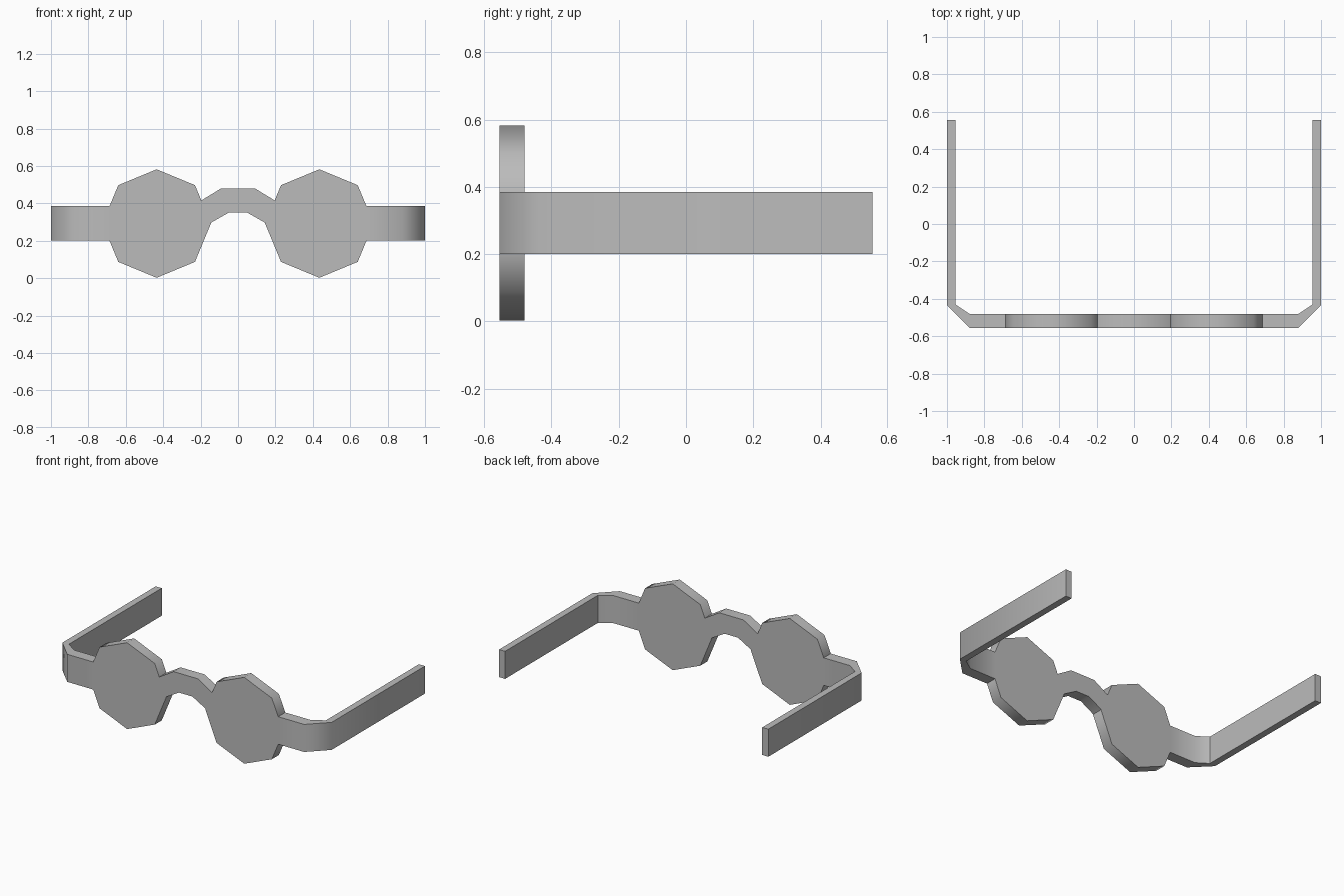
import bpy, bmesh, math
from mathutils import Vector

cube = bpy.data.objects.get("Cube")
if cube:
    bpy.data.objects.remove(cube)

FRONT, BACK = -0.555, -0.48       # depth of the front frame
ARM_LOW, ARM_HIGH = 0.2, 0.385    # height of the arms
LENS_X, LENS_Z, LENS_R = 0.435, 0.292, 0.29

grey = bpy.data.materials.new("plain grey")
grey.use_nodes = True
grey.diffuse_color = (0.5, 0.5, 0.5, 1)
grey.node_tree.nodes["Principled BSDF"].inputs["Base Color"].default_value = grey.diffuse_color


def extruded(name, outline, offset, mirrored=False):
    """Extrude a closed outline of 3D points by offset into a solid part."""
    bm = bmesh.new()
    face = bm.faces.new([bm.verts.new(p) for p in outline])
    result = bmesh.ops.extrude_face_region(bm, geom=[face], use_keep_orig=True)
    moved = [v for v in result["geom"] if isinstance(v, bmesh.types.BMVert)]
    bmesh.ops.translate(bm, verts=moved, vec=Vector(offset))
    bmesh.ops.recalc_face_normals(bm, faces=bm.faces)
    if mirrored:
        bmesh.ops.scale(bm, verts=bm.verts, vec=(-1, 1, 1))
        bmesh.ops.reverse_faces(bm, faces=bm.faces)
    mesh = bpy.data.meshes.new(name)
    bm.to_mesh(mesh)
    bm.free()
    mesh.materials.append(grey)
    obj = bpy.data.objects.new(name, mesh)
    bpy.context.collection.objects.link(obj)
    bpy.ops.object.select_all(action="DESELECT")
    obj.select_set(True)
    bpy.context.view_layer.objects.active = obj
    bpy.ops.object.shade_smooth_by_angle(angle=math.radians(50))


# Octagonal lens, with its outer corner trimmed where the arm joins
corners = [(LENS_X + LENS_R * math.cos(i * math.pi / 4),
            LENS_Z + LENS_R * math.sin(i * math.pi / 4)) for i in range(1, 8)]
hinge_x = 0.687
lens = [(hinge_x, ARM_LOW), (hinge_x, ARM_HIGH)] + corners
lens_outline = [(x, FRONT, z) for x, z in lens]

# Arm seen from above: hinge, bevelled corner, straight temple
arm = [(hinge_x, FRONT), (0.88, FRONT), (1, -0.435), (1, 0.555),
       (0.955, 0.555), (0.955, -0.43), (0.88, BACK), (hinge_x, BACK)]
arm_outline = [(x, y, ARM_LOW) for x, y in arm]

for side, mirrored in (("left", False), ("right", True)):
    extruded(side + "_lens", lens_outline, (0, BACK - FRONT, 0), mirrored)
    extruded(side + "_arm", arm_outline, (0, 0, ARM_HIGH - ARM_LOW), mirrored)

# Arched nose bridge between the lenses
half = [(0.05, 0.35), (0.147, 0.295), (0.197, 0.415), (0.09, 0.48)]
bridge = half + [(-x, z) for x, z in reversed(half)]
extruded("nose_bridge", [(x, FRONT, z) for x, z in bridge], (0, BACK - FRONT, 0))
